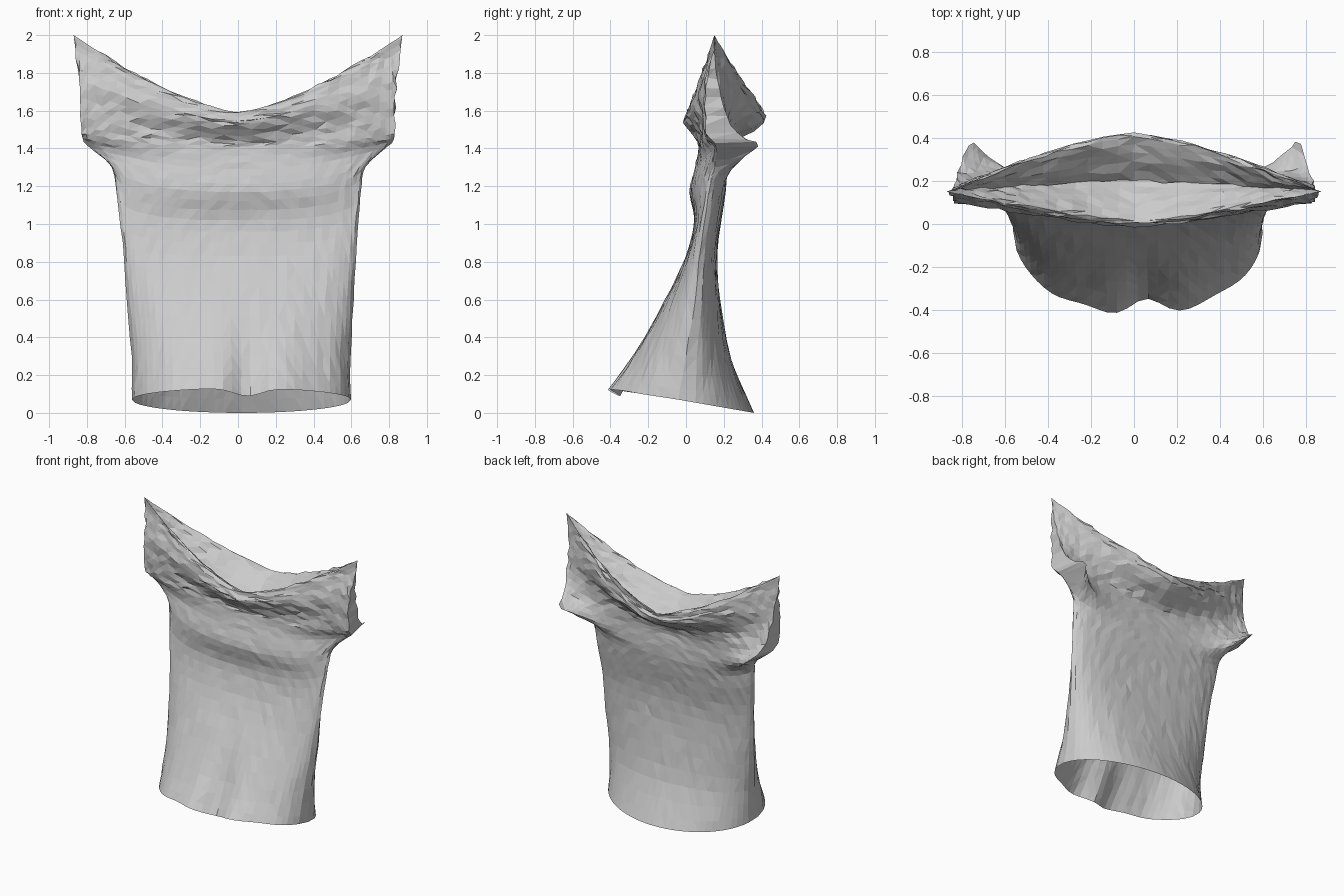
import bpy, bmesh, math, random
from mathutils import Vector

random.seed(4)
cube = bpy.data.objects.get("Cube")
if cube:
    bpy.data.objects.remove(cube, do_unlink=True)

STEPS = 3       # rows between two stations
COLUMNS = 32    # columns across one panel
SHOULDER = 10   # station where the panels meet again above the sleeve

# Stations from hem to inner neck: half width, side y, side z, centre y, centre z,
# then the two exponents of the curve from the centre to the side
BODY_FRONT = [
    (.58, -.04, .07, -.42, .13, 2, 2), (.58, 0, .3, -.275, .32, 2.2, 2),
    (.6, .05, .6, -.11, .6, 2.6, 2), (.62, .08, .9, 0, .83, 3, 2),
    (.645, .12, 1.15, .045, 1.02, 3, 2), (.67, .15, 1.3, .02, 1.17, 2.4, 1.6),
    (.79, .16, 1.41, .045, 1.29, 2, 1)]
BODY_BACK = [
    (.58, -.04, .07, .36, 0, 2, 2), (.58, 0, .3, .24, .28, 2.2, 2),
    (.6, .05, .6, .18, .6, 2.6, 2), (.62, .08, .9, .165, .85, 3, 2),
    (.645, .12, 1.15, .19, 1.05, 3, 2), (.67, .16, 1.3, .21, 1.18, 3, 1.6),
    (.75, .38, 1.41, .21, 1.29, 5, 1)]
COWL_FRONT = [
    (.83, .11, 1.48, .065, 1.39, 1.8, 1), (.83, .1, 1.62, .06, 1.44, 1.6, 1),
    (.84, .11, 1.77, -.005, 1.52, 1.5, 1)]
COWL_BACK = [
    (.81, .27, 1.48, .21, 1.38, 3, 1), (.83, .2, 1.62, .25, 1.44, 1.8, 1),
    (.84, .17, 1.77, .4, 1.52, 1.5, 1)]


def neck(rows):
    """Rim and inner fold, sharing the shoulder seam between both panels."""
    sides = [(.86, .15, 1.92), (.87, .15, 2), (.86, .155, 1.96), (.82, .16, 1.86)]
    return [s + r + (1.45, 1) for s, r in zip(sides, rows)]


front_rows = BODY_FRONT + COWL_FRONT + neck([(-.005, 1.56), (.02, 1.59), (.1, 1.54), (.2, 1.46)])
back_rows = BODY_BACK + COWL_BACK + neck([(.42, 1.56), (.4, 1.59), (.29, 1.52), (.17, 1.42)])


def spline(rows):
    """Smooth in-between rows through all stations."""
    out = []
    last = len(rows) - 1
    for i in range(last):
        a, b, c, d = (rows[min(max(k, 0), last)] for k in range(i - 1, i + 3))
        for s in range(STEPS):
            t = s / STEPS
            out.append([q + t / 2 * (r - p + t * (2 * p - 5 * q + 4 * r - w
                        + t * (3 * q - p - 3 * r + w)))
                        for p, q, r, w in zip(a, b, c, d)])
    return out + [list(rows[last])]


def panel(bm, rows, front):
    """Add one draped cloth panel and return its grid of vertices."""
    grid = []
    for w, ys, zs, yc, zc, a, b in spline(rows):
        line = []
        for i in range(COLUMNS + 1):
            s = math.sin(1.3 * (2 * i / COLUMNS - 1)) / math.sin(1.3)
            q = max(0, 1 - abs(s) ** a) ** (1 / b)
            x, y, z = w * s, ys + (yc - ys) * q, zs + (zc - zs) * q
            x += .02 * max(0, 1 - z / 1.5)
            if front and z < .6:
                # pleats fading upward from the hem
                fade = (1 - z / .6) ** 1.5
                notch = math.exp(-((x - .05) / .1) ** 2) * fade
                y += .09 * notch + .015 * math.sin(x * 20) * fade * q
                z -= .06 * notch
            line.append(bm.verts.new((x, y, z)))
        grid.append(line)
    for low, high in zip(grid, grid[1:]):
        for i in range(COLUMNS):
            quad = (low[i], low[i + 1], high[i + 1], high[i])
            bm.faces.new(quad if front else quad[::-1])
    return grid


def gusset(bm, front, back, column):
    """Close the side seam, underarm and flattened sleeve between the panels."""
    for j in range(SHOULDER * STEPS):
        quad = (front[j][column], back[j][column], back[j + 1][column], front[j + 1][column])
        bm.faces.new(quad if column else quad[::-1])


# Draped top with cowl neck
bm = bmesh.new()
front = panel(bm, front_rows, True)
back = panel(bm, back_rows, False)
for column in (0, COLUMNS):
    gusset(bm, front, back, column)
bmesh.ops.remove_doubles(bm, verts=bm.verts, dist=.004)

# Crumpled cloth, strongest around the cowl
for v in bm.verts:
    if v.co.z < 1.9 and not (v.is_boundary and v.co.z < .2):
        amount = .007 if v.co.z > 1.42 else .003
        v.co += Vector([random.uniform(-amount, amount) for _ in range(3)])
bmesh.ops.triangulate(bm, faces=bm.faces)

mesh = bpy.data.meshes.new("draped_top")
bm.to_mesh(mesh)
bm.free()
top = bpy.data.objects.new("draped_top", mesh)
bpy.context.collection.objects.link(top)

cloth = bpy.data.materials.new("light_grey_cloth")
cloth.use_nodes = True
grey = (.6, .6, .6, 1)
cloth.diffuse_color = grey
cloth.node_tree.nodes["Principled BSDF"].inputs["Base Color"].default_value = grey
mesh.materials.append(cloth)
